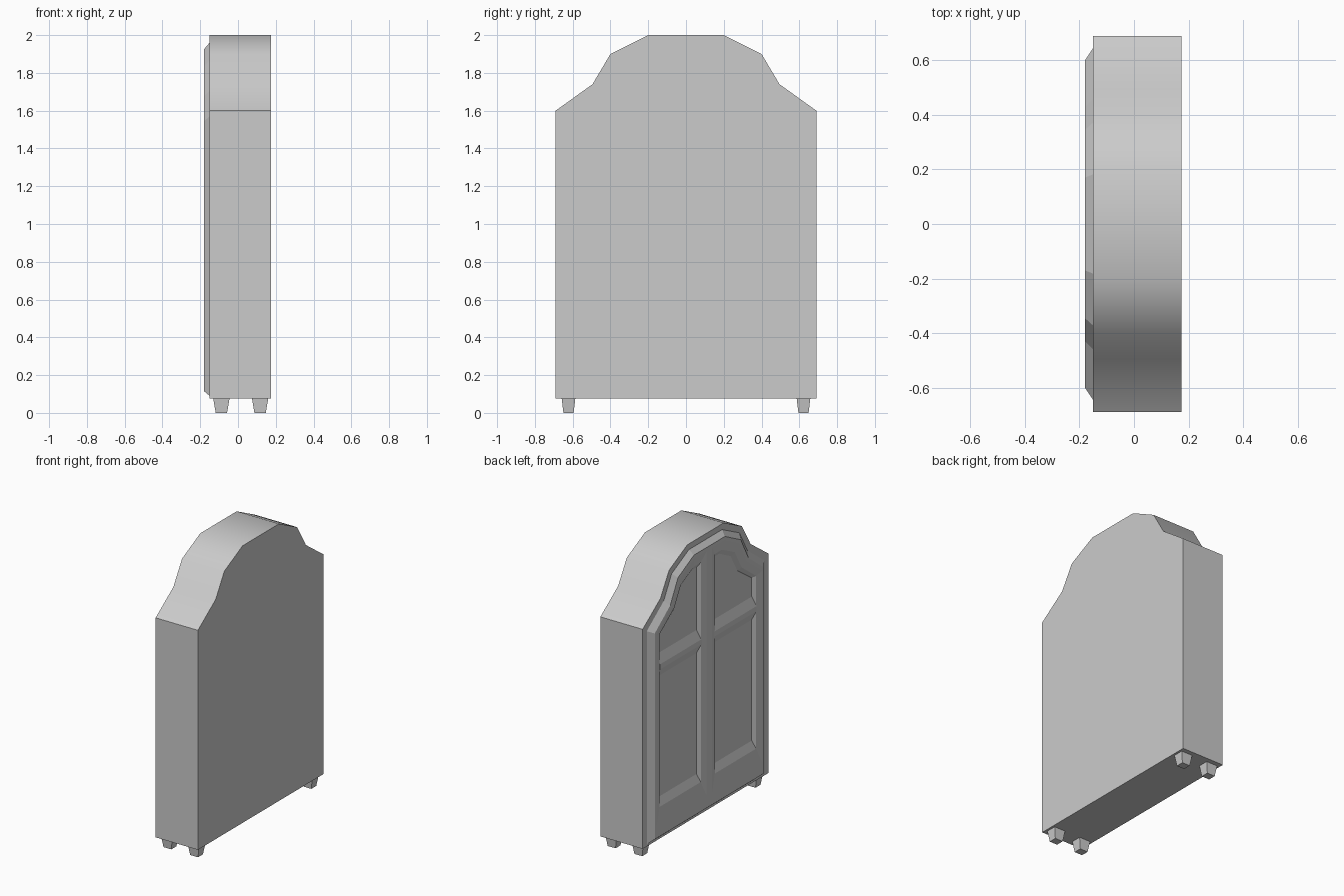
import bpy, bmesh

if "Cube" in bpy.data.objects:
    bpy.data.objects.remove(bpy.data.objects["Cube"])


def make_object(name, bm):
    bmesh.ops.recalc_face_normals(bm, faces=bm.faces)
    mesh = bpy.data.meshes.new(name)
    bm.to_mesh(mesh)
    bm.free()
    obj = bpy.data.objects.new(name, mesh)
    bpy.context.collection.objects.link(obj)
    return obj


def loft(name, rings, smooth_first=False):
    """Bridge equal-length rings of points and cap both ends."""
    bm = bmesh.new()
    loops = [[bm.verts.new(p) for p in ring] for ring in rings]
    n = len(loops[0])
    for k in range(len(loops) - 1):
        a, b = loops[k], loops[k + 1]
        for i in range(n):
            j = (i + 1) % n
            f = bm.faces.new((a[i], a[j], b[j], b[i]))
            # arched top is softly shaded, walls stay flat
            f.smooth = smooth_first and k == 0 and 1 <= i <= n - 3
    bm.faces.new(loops[0])
    bm.faces.new(loops[-1])
    return make_object(name, bm)


def arch(x, half):
    """Mirror half of an arched outline (y, z) at depth x."""
    return [(x, y, z) for y, z in half] + [(x, -y, z) for y, z in reversed(half)]


# Cabinet body: arched outline, raised front moulding, sunken panel floor
outer = [(.69, .075), (.69, 1.6), (.495, 1.74), (.40, 1.9), (.20, 2.0)]
base = [(.645, .09), (.645, 1.57), (.46, 1.708), (.372, 1.865), (.182, 1.96)]
peak = [(.60, .115), (.60, 1.545), (.43, 1.675), (.345, 1.835), (.17, 1.925)]
lip = [(.58, .20), (.58, 1.53), (.41, 1.66), (.33, 1.815), (.165, 1.90)]
step = [(.53, .31), (.53, 1.51), (.37, 1.63), (.295, 1.765), (.155, 1.835)]
floor = [(.507, .37), (.507, 1.50), (.35, 1.61), (.275, 1.74), (.15, 1.805)]
loft("cabinet_body", [
    arch(.175, outer), arch(-.15, outer), arch(-.15, base), arch(-.18, peak),
    arch(-.18, lip), arch(-.168, step), arch(-.15, floor)], smooth_first=True)

# Centre stile between the doors
stile = [(-.14, -.10), (-.15, -.10), (-.168, -.077), (-.18, -.03),
         (-.18, .03), (-.168, .077), (-.15, .10), (-.14, .10)]
loft("centre_stile", [[(x, y, z) for x, y in stile] for z in (.20, 1.90)])

# Cross rails separating upper and lower door panels
rail = [(-.14, 1.21), (-.15, 1.21), (-.170, 1.265), (-.170, 1.30),
        (-.15, 1.37), (-.14, 1.37)]
for side, name in ((-1, "left_cross_rail"), (1, "right_cross_rail")):
    loft(name, [[(x, side * y, z) for x, z in rail] for y in (.05, .53)])

# Four tapered feet
for cx in (-.088, .117):
    for cy in (-.622, .622):
        rings = [[(cx + sx * hx, cy + sy * hy, z)
                  for sx, sy in ((-1, -1), (1, -1), (1, 1), (-1, 1))]
                 for hx, hy, z in ((.030, .027, 0), (.043, .036, .076))]
        loft("foot", rings)
